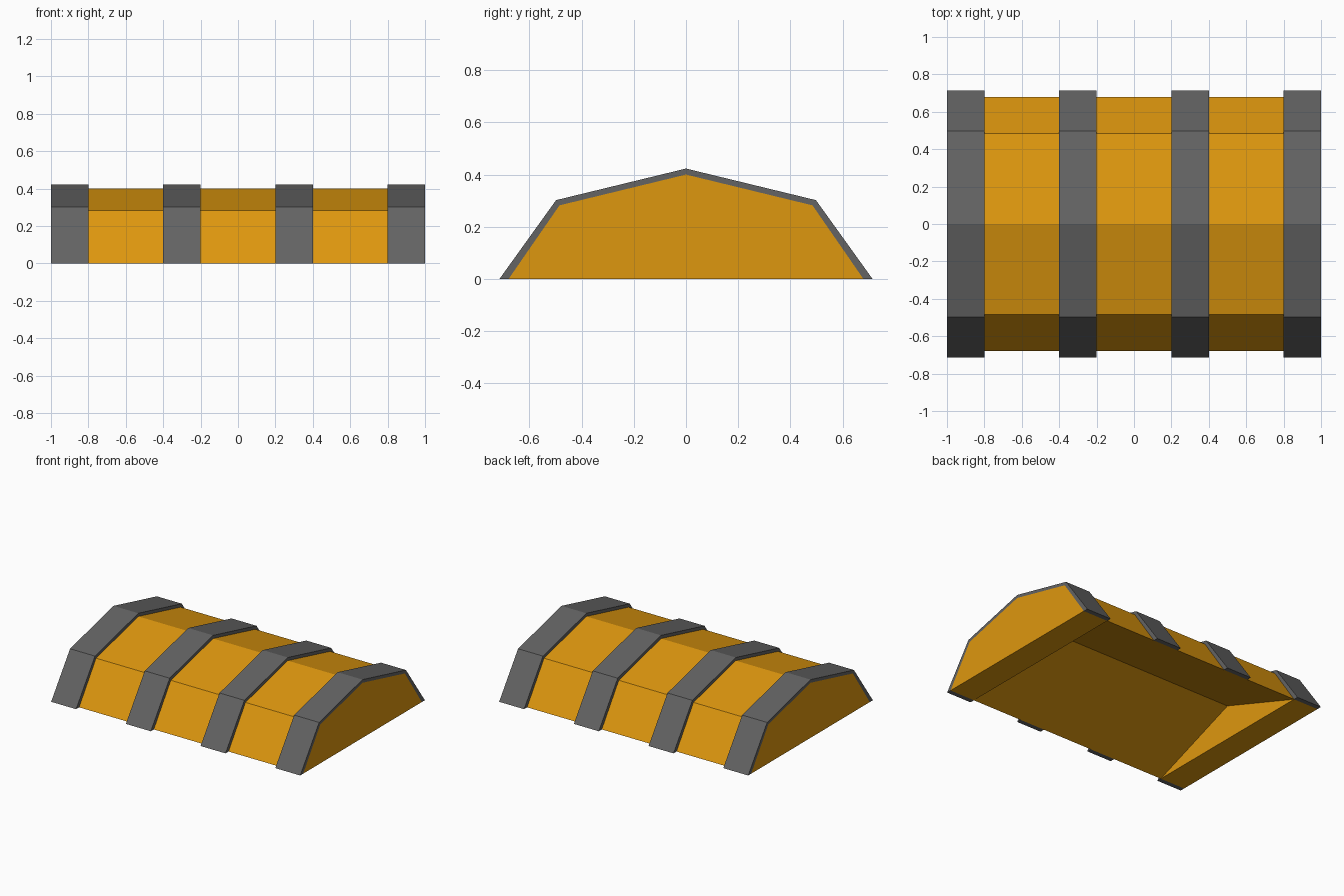
import bpy
import bmesh

if "Cube" in bpy.data.objects:
    bpy.data.objects.remove(bpy.data.objects["Cube"], do_unlink=True)


def make_material(name, rgb):
    mat = bpy.data.materials.new(name)
    mat.use_nodes = True
    color = (*rgb, 1)
    mat.diffuse_color = color
    mat.node_tree.nodes["Principled BSDF"].inputs["Base Color"].default_value = color
    return mat


def mirrored(half):
    """Mirror a half profile (edge to ridge) of (y, z) points across y = 0."""
    return half + [(-y, z) for y, z in reversed(half[:-1])]


def finish(name, bm, mat):
    bmesh.ops.recalc_face_normals(bm, faces=bm.faces)
    mesh = bpy.data.meshes.new(name)
    bm.to_mesh(mesh)
    bm.free()
    mesh.materials.append(mat)
    obj = bpy.data.objects.new(name, mesh)
    bpy.context.collection.objects.link(obj)
    return obj


amber = make_material("amber yellow", (0.73, 0.31, 0.0045))
grey = make_material("dark grey", (0.125, 0.125, 0.125))

hull = mirrored([(0.68, 0), (0.485, 0.282), (0, 0.40)])
outer = mirrored([(0.715, 0), (0.498, 0.302), (0, 0.423)])

# Body: faceted hull, closed ends, roof-shaped hollow underneath
bm = bmesh.new()
rings = [[bm.verts.new((x, y, z)) for y, z in hull] for x in (-1, -0.8, 0.8, 1)]
for a, b in zip(rings, rings[1:]):
    for i in range(len(hull) - 1):
        bm.faces.new((a[i], a[i + 1], b[i + 1], b[i]))
for ring in (rings[0], rings[-1]):
    bm.faces.new(ring)
# Flat rims under both ends
for a, b in (rings[:2], rings[2:]):
    bm.faces.new((a[0], b[0], b[-1], a[-1]))
# Hollow: two gables and two slopes meeting at an inner ridge
ridge = [bm.verts.new((x, 0, 0.25)) for x in (-0.8, 0.8)]
for ring, top in zip(rings[1:3], ridge):
    bm.faces.new((ring[0], top, ring[-1]))
for i in (0, -1):
    bm.faces.new((rings[1][i], rings[2][i], ridge[1], ridge[0]))
finish("body", bm, amber)

# Straps: four bands wrapped over the hull
for n in range(4):
    bm = bmesh.new()
    start = -1 + 0.6 * n
    loop = outer + hull[::-1]
    sides = [[bm.verts.new((x, y, z)) for y, z in loop] for x in (start, start + 0.2)]
    count = len(loop)
    for i in range(count):
        j = (i + 1) % count
        bm.faces.new((sides[0][i], sides[0][j], sides[1][j], sides[1][i]))
    for side in sides:
        for i in range(len(hull) - 1):
            bm.faces.new((side[i], side[i + 1], side[count - 2 - i], side[count - 1 - i]))
    finish(f"strap_{n + 1}", bm, grey)
